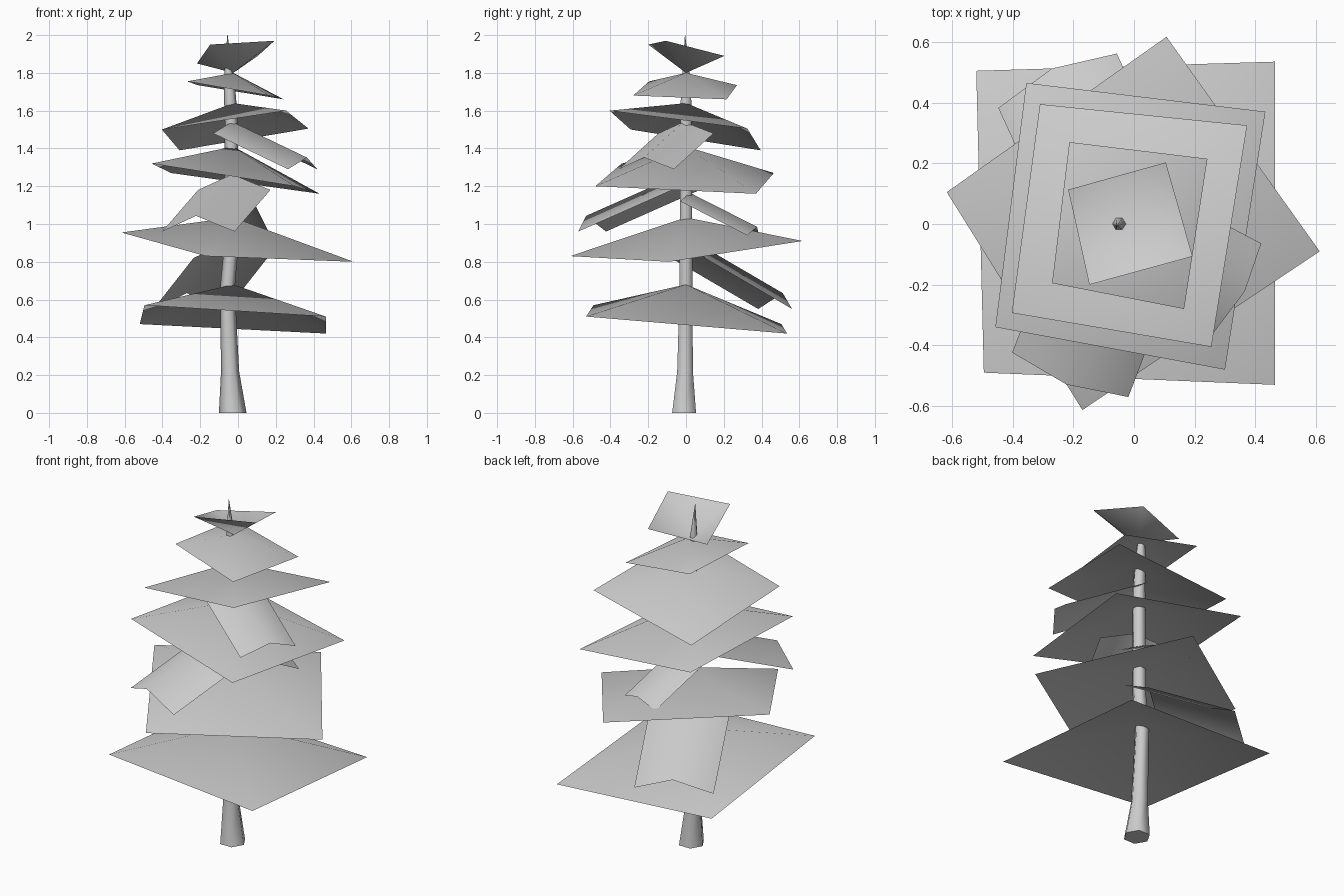
import bpy
from math import cos, sin, pi
from mathutils import Vector

if "Cube" in bpy.data.objects:
    bpy.data.objects.remove(bpy.data.objects["Cube"])


def make(name, verts, faces, smooth=True):
    mesh = bpy.data.meshes.new(name)
    mesh.from_pydata([tuple(v) for v in verts], [], faces)
    mesh.update()
    for p in mesh.polygons:
        p.use_smooth = smooth
    obj = bpy.data.objects.new(name, mesh)
    bpy.context.collection.objects.link(obj)
    return obj


# Trunk: hexagonal rings (x, y, z, radius), flared foot to pointed tip
rings = [(-.028, -.01, 0, .073), (-.042, -.005, .22, .048), (-.056, 0, .66, .039),
         (-.038, 0, .86, .038), (-.035, 0, 1.2, .037), (-.035, 0, 1.54, .035),
         (-.044, 0, 1.7, .031), (-.05, 0, 1.82, .021), (-.056, -.005, 2.0, .001)]
n = 6
verts = [(x + r * cos(2 * pi * i / n), y + r * sin(2 * pi * i / n), z)
         for x, y, z, r in rings for i in range(n)]
faces = [(k * n + i, k * n + (i + 1) % n, (k + 1) * n + (i + 1) % n, (k + 1) * n + i)
         for k in range(len(rings) - 1) for i in range(n)]
faces.append(tuple(reversed(range(n))))
trunk = make("trunk", verts, faces)
bpy.context.view_layer.objects.active = trunk
trunk.select_set(True)
bpy.ops.object.shade_smooth_by_angle(angle=1.1)


# Foliage tiers: tilted square sheets raised (or sunk) to a centre point
tiers = [
    (.68, [(-.495, -.49, .57), (.465, -.53, .51), (.465, .535, .42), (-.52, .505, .47)]),
    (1.035, [(-.17, -.613, .83), (.612, -.09, .80), (.107, .617, .91), (-.617, .105, .955)]),
    (1.41, [(-.457, -.34, 1.32), (.30, -.48, 1.20), (.433, .37, 1.16), (-.355, .465, 1.27)]),
    (1.64, [(-.403, -.293, 1.50), (.255, -.405, 1.60), (.373, .325, 1.505), (-.31, .395, 1.39)]),
    (1.80, [(-.27, -.195, 1.755), (.165, -.28, 1.68), (.242, .215, 1.66), (-.213, .27, 1.735)]),
    (1.80, [(-.147, -.20, 1.95), (.193, -.107, 1.97), (.105, .203, 1.89), (-.217, .113, 1.85)]),
]
for i, (top, corners) in enumerate(tiers):
    make(f"foliage_tier_{i + 1}", corners + [(-.025, 0, top)],
         [(k, (k + 1) % 4, 4) for k in range(4)])


# Branch sheets: drooping strips folded along a central ridge
def branch(name, start, end, width, rise):
    a, b = Vector(start), Vector(end)
    d = (b - a).normalized()
    side = d.cross(Vector((0, 0, 1))).normalized()
    up = side.cross(d)
    verts = []
    for p in (a, b):
        verts += [p + side * width / 2, p + up * rise, p - side * width / 2]
    make(name, verts, [(0, 3, 4, 1), (1, 4, 5, 2)])


branch("branch_back_low", (-.04, .01, .82), (-.252, .472, .55), .43, .095)
branch("branch_front_left", (-.02, 0, 1.18), (-.21, -.497, .96), .41, .09)
branch("branch_back_mid", (-.04, 0, 1.12), (.05, .355, .94), .25, .05)
branch("branch_right_high", (-.054, 0, 1.48), (.342, -.21, 1.29), .33, .067)
